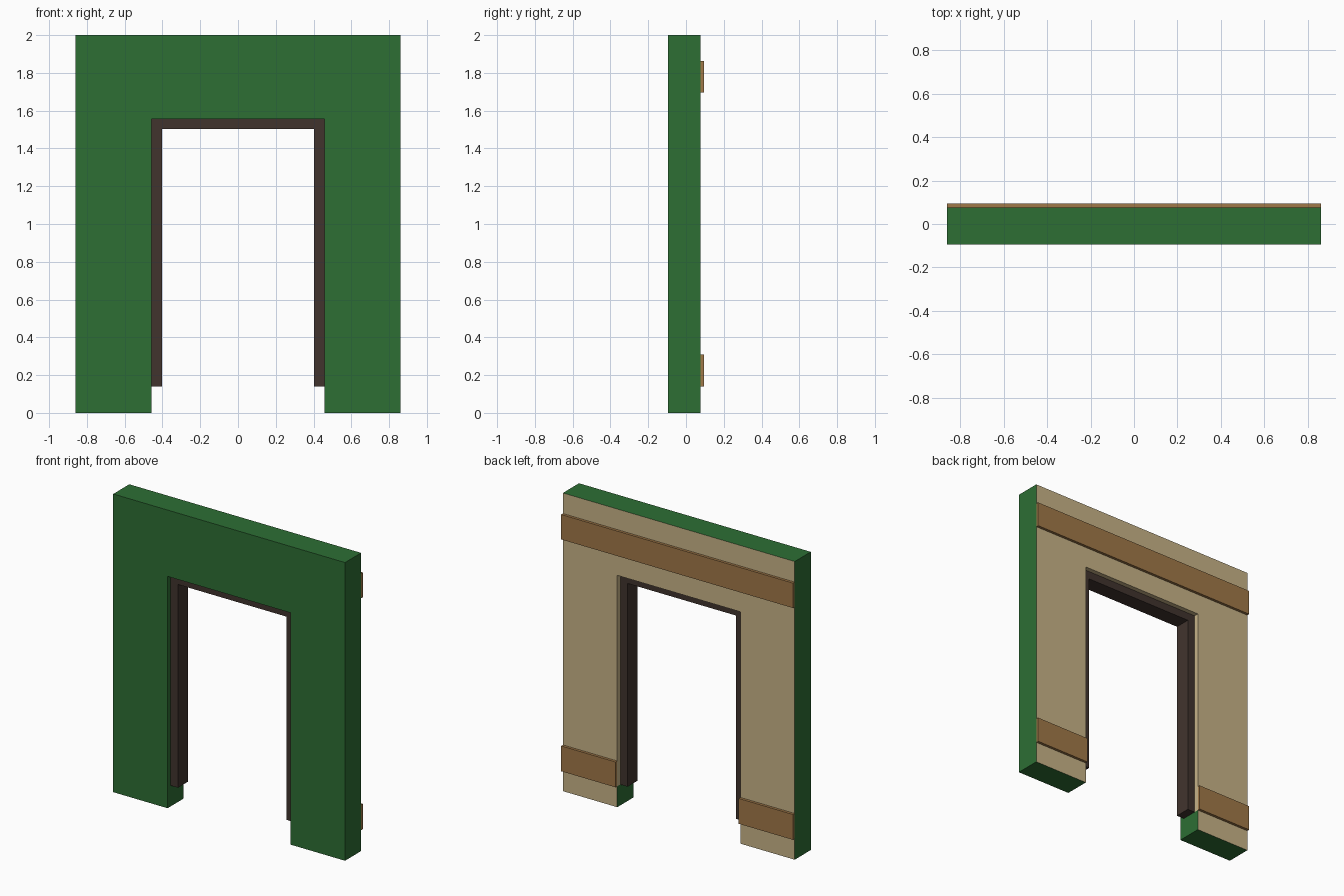
import bpy, bmesh

if "Cube" in bpy.data.objects:
    bpy.data.objects.remove(bpy.data.objects["Cube"])


def material(name, rgb):
    m = bpy.data.materials.new(name)
    m.diffuse_color = (*rgb, 1)
    m.use_nodes = True
    m.node_tree.nodes["Principled BSDF"].inputs["Base Color"].default_value = m.diffuse_color
    return m


green = material("green paint", (0.026, 0.156, 0.034))
tan = material("tan board", (0.578, 0.456, 0.246))
wood = material("brown wood", (0.352, 0.188, 0.065))
dark = material("dark brown", (0.053, 0.034, 0.027))

W, H = 0.86, 2.0            # half width and height of wall
OX, OZ = 0.457, 1.555       # opening half width and top
Y0, Y1, Y2 = -0.094, 0.076, 0.094
FY0, FY1 = -0.062, 0.044    # frame depth range


def arch(name, outer, top, inner, inner_top, bottom, ya, yb, mats):
    """Upside-down U profile in xz, extruded along y."""
    pts = [(-outer, bottom), (-inner, bottom), (-inner, inner_top), (inner, inner_top),
           (inner, bottom), (outer, bottom), (outer, top), (-outer, top)]
    bm = bmesh.new()
    face = bm.faces.new([bm.verts.new((x, ya, z)) for x, z in pts])
    ext = bmesh.ops.extrude_face_region(bm, geom=[face])
    verts = [v for v in ext["geom"] if isinstance(v, bmesh.types.BMVert)]
    bmesh.ops.translate(bm, verts=verts, vec=(0, yb - ya, 0))
    bmesh.ops.recalc_face_normals(bm, faces=bm.faces[:])
    return finish(name, bm, mats)


def finish(name, bm, mats):
    me = bpy.data.meshes.new(name)
    bm.to_mesh(me)
    bm.free()
    for m in mats:
        me.materials.append(m)
    ob = bpy.data.objects.new(name, me)
    bpy.context.collection.objects.link(ob)
    return ob


def box(name, xa, xb, ya, yb, za, zb, mat):
    bm = bmesh.new()
    bmesh.ops.create_cube(bm, size=1)
    for v in bm.verts:
        v.co = (xa if v.co.x < 0 else xb, ya if v.co.y < 0 else yb, za if v.co.z < 0 else zb)
    return finish(name, bm, [mat])


# Wall with doorway: green, with tan back and tan reveal behind the frame
wall = arch("wall", W, H, OX, OZ, 0, Y0, Y1, [green, tan])
bm = bmesh.new()
bm.from_mesh(wall.data)
for co, no in (((0, FY1, 0), (0, 1, 0)), ((0, 0, 0.14), (0, 0, 1))):
    bmesh.ops.bisect_plane(bm, geom=bm.verts[:] + bm.edges[:] + bm.faces[:],
                           plane_co=co, plane_no=no)
for f in bm.faces:
    c = f.calc_center_median()
    back = f.normal.y > 0.9
    reveal = (abs(f.normal.y) < 0.1 and abs(c.x) < OX + 0.01
              and c.y > FY1 and 0.14 < c.z < OZ + 0.01)
    f.material_index = 1 if back or reveal else 0
bm.to_mesh(wall.data)
bm.free()

# Dark door frame recessed in the opening
arch("door_frame", OX, OZ, 0.402, 1.503, 0.14, FY0, FY1, [dark])

# Wooden battens across the back
box("upper_batten", -W, W, Y1, Y2, 1.695, 1.862, wood)
box("lower_batten_left", -W, -OX, Y1, Y2, 0.14, 0.31, wood)
box("lower_batten_right", OX, W, Y1, Y2, 0.14, 0.31, wood)
